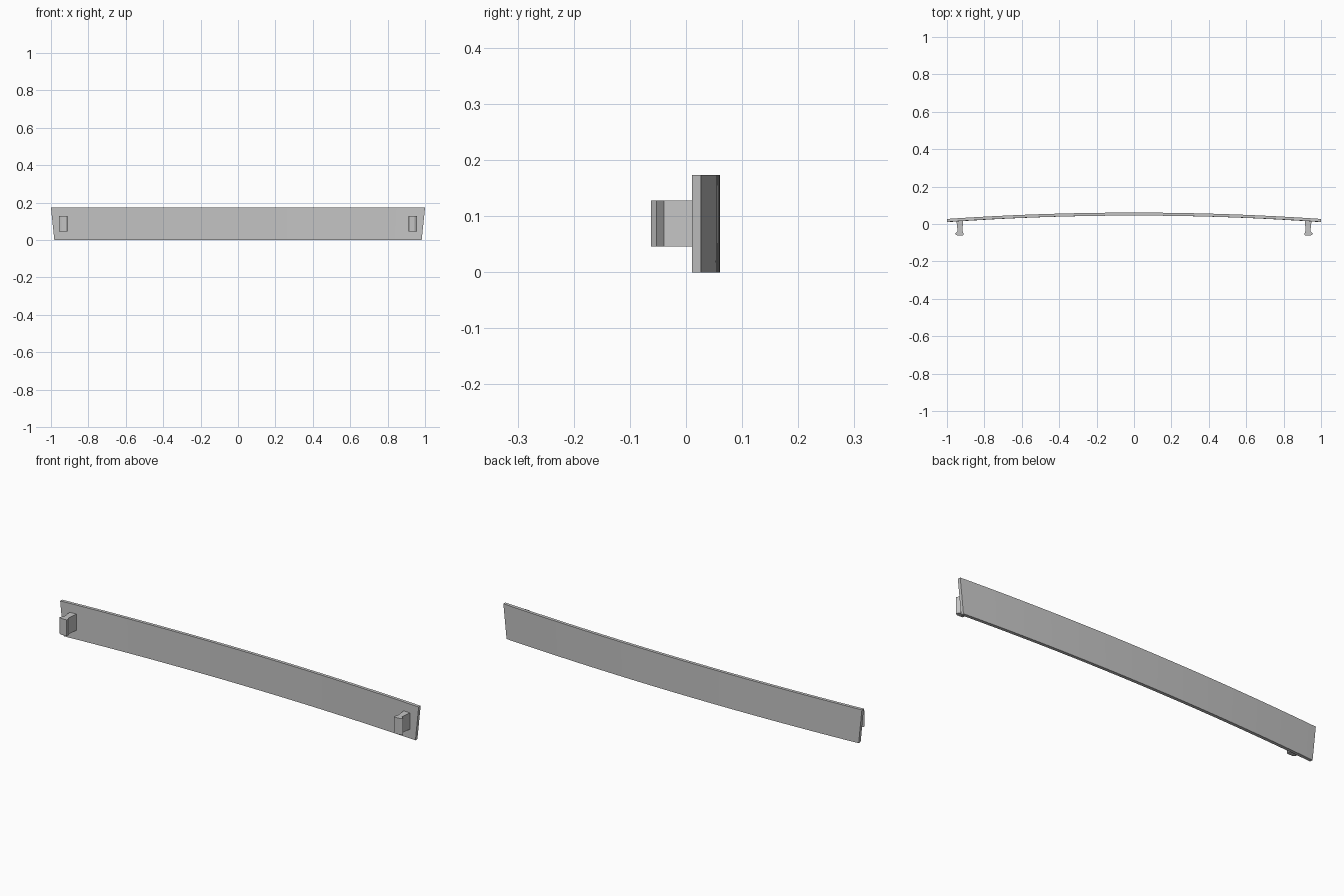
import bpy
import bmesh

cube = bpy.data.objects.get("Cube")
if cube:
    bpy.data.objects.remove(cube, do_unlink=True)

grey = bpy.data.materials.new("plain grey")
grey.use_nodes = True
grey.diffuse_color = (0.55, 0.55, 0.55, 1)
grey.node_tree.nodes["Principled BSDF"].inputs["Base Color"].default_value = (0.55, 0.55, 0.55, 1)

HEIGHT = 0.173
THICK = 0.016
SEGMENTS = 24


def finish(bm, name):
    bmesh.ops.recalc_face_normals(bm, faces=bm.faces)
    mesh = bpy.data.meshes.new(name)
    bm.to_mesh(mesh)
    bm.free()
    mesh.materials.append(grey)
    obj = bpy.data.objects.new(name, mesh)
    bpy.context.collection.objects.link(obj)
    return obj


def extrude_profile(name, points, z0, z1):
    bm = bmesh.new()
    face = bm.faces.new([bm.verts.new((x, y, z0)) for x, y in points])
    new = bmesh.ops.extrude_face_region(bm, geom=[face])["geom"]
    tops = [v for v in new if isinstance(v, bmesh.types.BMVert)]
    bmesh.ops.translate(bm, verts=tops, vec=(0, 0, z1 - z0))
    return finish(bm, name)


# Bowed panel: shallow arc in plan, with ends leaning outward at the top
steps = [2 * i / SEGMENTS - 1 for i in range(SEGMENTS + 1)]
back = [(t, 0.061 - 0.034 * t * t) for t in steps]
front = [(x, y - THICK) for x, y in reversed(back)]
panel = extrude_profile("curved_panel", back + front, 0, HEIGHT)
for v in panel.data.vertices:
    if v.co.z < HEIGHT / 2:
        v.co.x *= 0.982
bpy.ops.object.select_all(action="DESELECT")
panel.select_set(True)
bpy.context.view_layer.objects.active = panel
bpy.ops.object.shade_smooth_by_angle(angle=0.5)

# Hooked mounting clips, with the barbs facing outward
clip = [(0.912, 0.024), (0.918, -0.035), (0.911, -0.053), (0.914, -0.062),
        (0.944, -0.062), (0.958, -0.053), (0.943, -0.039), (0.950, 0.022)]
for side, name in ((1, "left_clip"), (-1, "right_clip")):
    extrude_profile(name, [(side * x, y) for x, y in clip], 0.046, 0.128)
